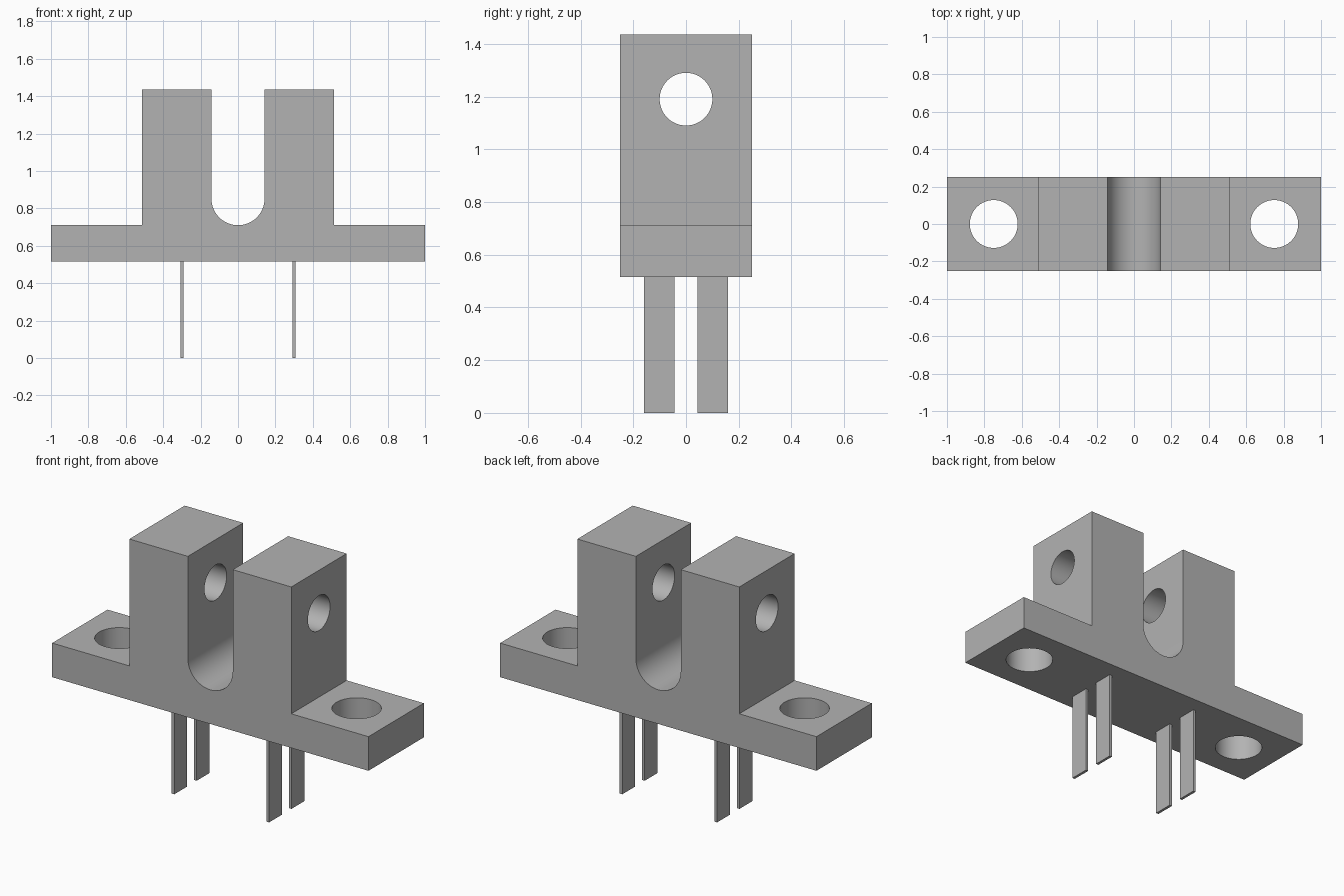
import bpy, bmesh, math
from mathutils import Matrix, Vector

if "Cube" in bpy.data.objects:
    bpy.data.objects.remove(bpy.data.objects["Cube"], do_unlink=True)

HALF_DEPTH = 0.25
BASE_BOTTOM, BASE_TOP, POST_TOP = 0.515, 0.71, 1.435
POST_OUTER, SLOT_RADIUS = 0.512, 0.142

grey = bpy.data.materials.new("light grey")
grey.use_nodes = True
colour = (0.45, 0.45, 0.45, 1)
grey.diffuse_color = colour
grey.node_tree.nodes["Principled BSDF"].inputs["Base Color"].default_value = colour


def add_object(name, bm):
    mesh = bpy.data.meshes.new(name)
    bmesh.ops.recalc_face_normals(bm, faces=bm.faces)
    bm.to_mesh(mesh)
    bm.free()
    mesh.materials.append(grey)
    obj = bpy.data.objects.new(name, mesh)
    bpy.context.collection.objects.link(obj)
    return obj


def cylinder(name, radius, length, location, axis):
    bm = bmesh.new()
    turn = Vector((0, 0, 1)).rotation_difference(Vector(axis)).to_matrix().to_4x4()
    bmesh.ops.create_cone(bm, cap_ends=True, segments=64, radius1=radius, radius2=radius,
                          depth=length, matrix=Matrix.Translation(location) @ turn)
    return add_object(name, bm)


def box(name, size, location):
    bm = bmesh.new()
    bmesh.ops.create_cube(bm, size=1, matrix=Matrix.Translation(location) @ Matrix.Diagonal((*size, 1)))
    return add_object(name, bm)


# Flanged body with two posts and a round-bottomed slot, as an extruded profile
right_side = [(1, BASE_BOTTOM), (1, BASE_TOP), (POST_OUTER, BASE_TOP),
              (POST_OUTER, POST_TOP), (SLOT_RADIUS, POST_TOP)]
arc = [(SLOT_RADIUS * math.cos(a), BASE_TOP + SLOT_RADIUS * (1 - math.sin(a)))
       for a in (math.pi * i / 32 for i in range(33))]
left_side = [(-x, z) for x, z in reversed(right_side)]
bm = bmesh.new()
face = bm.faces.new([bm.verts.new((x, -HALF_DEPTH, z)) for x, z in right_side + arc + left_side])
result = bmesh.ops.extrude_face_region(bm, geom=[face])
moved = [v for v in result["geom"] if isinstance(v, bmesh.types.BMVert)]
bmesh.ops.translate(bm, verts=moved, vec=(0, 2 * HALF_DEPTH, 0))
body = add_object("body", bm)

# Mounting holes and the sight hole through both posts
cutters = [cylinder("mounting_hole_cutter", 0.128, 1, (s * 0.75, 0, 0.6), (0, 0, 1)) for s in (-1, 1)]
cutters.append(cylinder("sight_hole_cutter", 0.1, 3, (0, 0, 1.19), (1, 0, 0)))
for cutter in cutters:
    cutter.hide_render = True
    cut = body.modifiers.new("hole", 'BOOLEAN')
    cut.operation, cut.solver, cut.object = 'DIFFERENCE', 'EXACT', cutter

bpy.ops.object.select_all(action='DESELECT')
bpy.context.view_layer.objects.active = body
body.select_set(True)
for modifier in list(body.modifiers):
    bpy.ops.object.modifier_apply(modifier=modifier.name)
for cutter in cutters:
    bpy.data.objects.remove(cutter, do_unlink=True)
bpy.ops.object.shade_smooth_by_angle(angle=math.radians(30))

# Four flat contact pins
for side, sx in (("left", 1), ("right", -1)):
    for end, sy in (("front", -1), ("back", 1)):
        box(f"{end}_{side}_pin", (0.016, 0.115, BASE_BOTTOM), (sx * 0.3, sy * 0.101, BASE_BOTTOM / 2))
